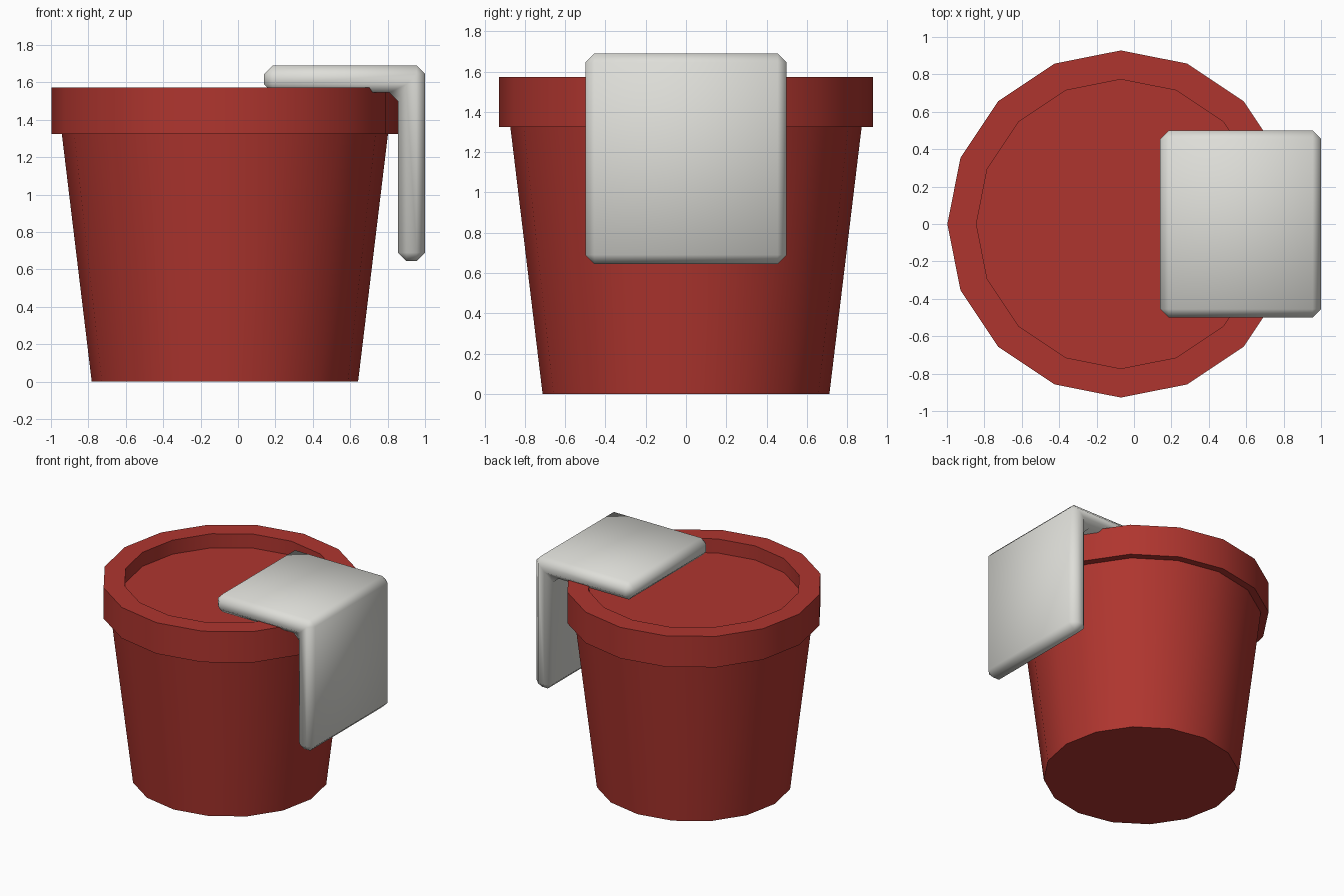
import bpy
import bmesh
import math

cube = bpy.data.objects.get("Cube")
if cube:
    bpy.data.objects.remove(cube, do_unlink=True)


def material(name, colour):
    m = bpy.data.materials.new(name)
    m.use_nodes = True
    m.diffuse_color = colour
    m.node_tree.nodes["Principled BSDF"].inputs["Base Color"].default_value = colour
    return m


def finish(name, bm, mat, angle, bevel=0):
    bmesh.ops.recalc_face_normals(bm, faces=bm.faces)
    mesh = bpy.data.meshes.new(name)
    bm.to_mesh(mesh)
    bm.free()
    mesh.materials.append(mat)
    ob = bpy.data.objects.new(name, mesh)
    bpy.context.collection.objects.link(ob)
    bpy.ops.object.select_all(action='DESELECT')
    ob.select_set(True)
    bpy.context.view_layer.objects.active = ob
    if bevel:
        mod = ob.modifiers.new("Bevel", 'BEVEL')
        mod.width = bevel
        mod.segments = 1
        mod.limit_method = 'ANGLE'
        bpy.ops.object.modifier_apply(modifier=mod.name)
    bpy.ops.object.shade_smooth_by_angle(angle=math.radians(angle))
    return ob


red = material("terracotta_red", (0.43, 0.036, 0.028, 1))
grey = material("pale_grey", (0.73, 0.73, 0.69, 1))

# Pot: sixteen-sided lathe with an overhanging rim and a recessed soil level
SIDES = 16
CENTRE_X = -0.07
profile = [(0.712, 0), (0.872, 1.325), (0.928, 1.325),
           (0.928, 1.572), (0.773, 1.572), (0.773, 1.46)]
bm = bmesh.new()
rings = []
for r, z in profile:
    angles = [math.tau * i / SIDES for i in range(SIDES)]
    rings.append([bm.verts.new((CENTRE_X + r * math.cos(a), r * math.sin(a), z))
                  for a in angles])
for low, high in zip(rings, rings[1:]):
    for i in range(SIDES):
        j = (i + 1) % SIDES
        bm.faces.new((low[i], low[j], high[j], high[i]))
bm.faces.new(rings[0])
bm.faces.new(rings[-1])
finish("pot", bm, red, 30)

# Folded flap: L-shaped slab hanging over the rim, chamfered all round
outline = [(0.14, 1.69), (1, 1.69), (1, 0.645),
           (0.855, 0.645), (0.855, 1.545), (0.14, 1.545)]
bm = bmesh.new()
side = bm.faces.new([bm.verts.new((x, -0.5, z)) for x, z in outline])
swept = bmesh.ops.extrude_face_region(bm, geom=[side])["geom"]
bmesh.ops.translate(bm, vec=(0, 1, 0),
                    verts=[v for v in swept if isinstance(v, bmesh.types.BMVert)])
finish("folded_flap", bm, grey, 60, bevel=0.045)
